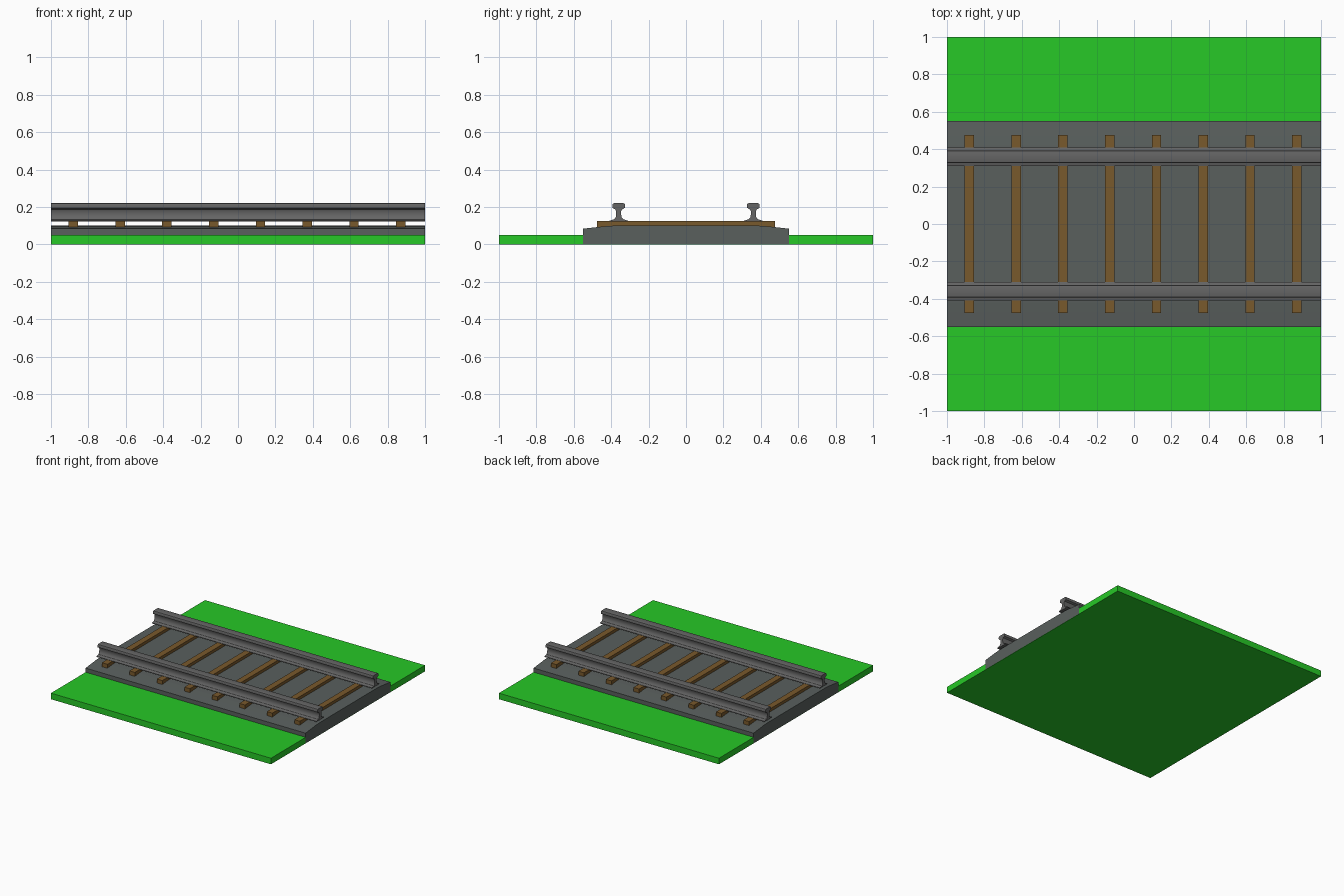
import bpy, bmesh

if "Cube" in bpy.data.objects:
    bpy.data.objects.remove(bpy.data.objects["Cube"])


def material(name, color):
    m = bpy.data.materials.new(name)
    m.diffuse_color = (*color, 1)
    m.use_nodes = True
    m.node_tree.nodes["Principled BSDF"].inputs["Base Color"].default_value = m.diffuse_color
    return m


GREEN = material("grass_green", (0.02, 0.58, 0.02))
BROWN = material("wood_brown", (0.19, 0.10, 0.025))
STEEL = material("steel_grey", (0.13, 0.13, 0.13))
STONE = material("stone_grey", (0.10, 0.115, 0.11))


def extrude_x(name, half, mat, x0=-1.0, x1=1.0, y=0.0, smooth=False):
    """Mirror a half profile (y >= 0, bottom to top) and extrude it along x."""
    loop = half + [(-a, b) for a, b in reversed(half) if a > 0]
    bm = bmesh.new()
    face = bm.faces.new([bm.verts.new((x0, a + y, b)) for a, b in loop])
    ext = bmesh.ops.extrude_face_region(bm, geom=[face], use_keep_orig=True)
    verts = [g for g in ext["geom"] if isinstance(g, bmesh.types.BMVert)]
    bmesh.ops.translate(bm, verts=verts, vec=(x1 - x0, 0, 0))
    bmesh.ops.recalc_face_normals(bm, faces=bm.faces)
    mesh = bpy.data.meshes.new(name)
    bm.to_mesh(mesh)
    bm.free()
    obj = bpy.data.objects.new(name, mesh)
    bpy.context.collection.objects.link(obj)
    mesh.materials.append(mat)
    if smooth:
        bpy.ops.object.select_all(action='DESELECT')
        bpy.context.view_layer.objects.active = obj
        obj.select_set(True)
        bpy.ops.object.shade_smooth_by_angle(angle=0.6)
    return obj


# Grass slab with a shallow channel that holds the ballast
extrude_x("grass_base", [(1, 0), (1, 0.05), (0.55, 0.05), (0.55, 0.002)], GREEN)

# Ballast bed with gently sloping shoulders
extrude_x("ballast_bed", [(0.55, 0.002), (0.55, 0.084), (0.47, 0.093),
                          (0.42, 0.098), (0.37, 0.101)], STONE)

# Wooden sleepers
for i in range(8):
    x = -0.88 + 0.25 * i
    extrude_x(f"sleeper_{i + 1}", [(0.475, 0.092), (0.475, 0.125)], BROWN,
              x - 0.025, x + 0.025)

# Rails: foot, curved web and rounded head
RAIL = [(0.049, 0.122), (0.049, 0.127), (0.025, 0.134), (0.016, 0.145),
        (0.013, 0.160), (0.013, 0.177), (0.018, 0.187), (0.033, 0.195),
        (0.034, 0.212), (0.031, 0.218), (0.025, 0.22)]
for side, y in (("front", -0.36), ("back", 0.36)):
    extrude_x(f"{side}_rail", RAIL, STEEL, y=y, smooth=True)
